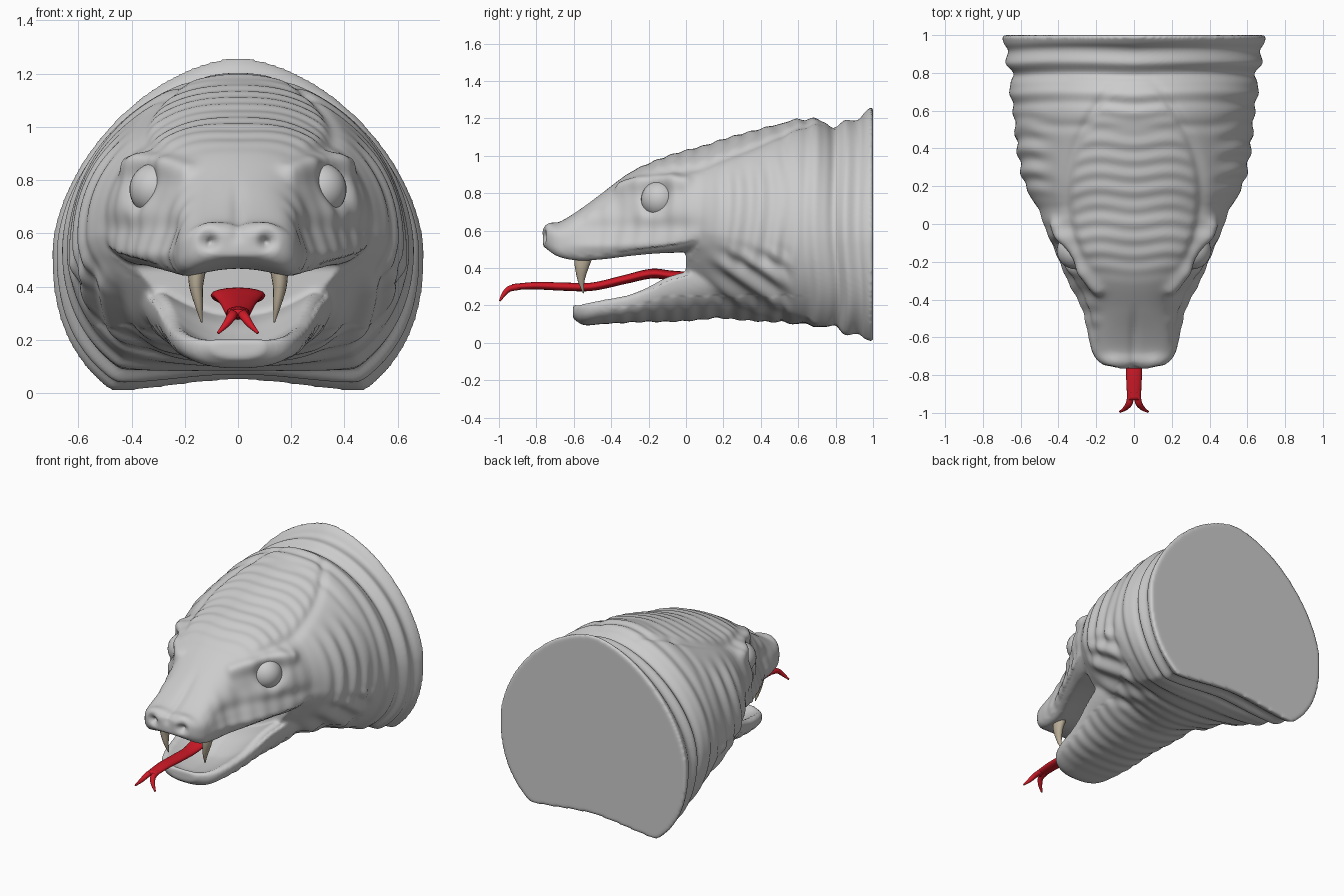
import bpy, bmesh, math
from mathutils import Vector

if "Cube" in bpy.data.objects:
    bpy.data.objects.remove(bpy.data.objects["Cube"])


def g(d, r):
    return math.exp(-(d / r) ** 2)


def step(a, b, v):
    t = min(1, max(0, (v - a) / (b - a)))
    return t * t * (3 - 2 * t)


def hermite(rows, y):
    """Smooth interpolation of station rows (first value is the position)."""
    i = 0
    while i < len(rows) - 2 and y > rows[i + 1][0]:
        i += 1
    a, b = rows[i], rows[i + 1]
    p, q = rows[max(i - 1, 0)], rows[min(i + 2, len(rows) - 1)]
    d = b[0] - a[0]
    t = (y - a[0]) / d
    out = []
    for k in range(1, len(a)):
        ma = (b[k] - p[k]) / (b[0] - p[0]) * d
        mb = (q[k] - a[k]) / (q[0] - a[0]) * d
        out.append((2*t**3 - 3*t*t + 1) * a[k] + (t**3 - 2*t*t + t) * ma
                   + (3*t*t - 2*t**3) * b[k] + (t**3 - t*t) * mb)
    return out


def skin(bm, rings):
    """Join rings of points into a closed, capped tube."""
    vs = [[bm.verts.new(p) for p in r] for r in rings]
    n = len(vs[0])
    for a, b in zip(vs, vs[1:]):
        for j in range(n):
            bm.faces.new((a[j], a[(j + 1) % n], b[(j + 1) % n], b[j]))
    bm.faces.new(vs[0][::-1])
    bm.faces.new(vs[-1])


def loft(bm, rows, top_dip=0, low_dip=lambda y: 0, dip_width=.85, n=128, steps=60):
    """Rows: y, half width, top, widest height, bottom, top and bottom squareness."""
    rows = sorted(rows)
    ys = [rows[0][0] + (rows[-1][0] - rows[0][0]) * i / steps for i in range(steps + 1)]
    rings = []
    for y in ys:
        w, zt, zm, zb, nt, nb = hermite(rows, y)
        amount = min(1, max(0, (w - 0.12) / 0.15))
        ring = []
        for j in range(n):
            t = 2 * math.pi * j / n
            c, s = math.cos(t), math.sin(t)
            e = 2 / (nt if s >= 0 else nb)
            x = w * math.copysign(abs(c) ** e, c)
            z = zm + (zt - zm if s >= 0 else zm - zb) * math.copysign(abs(s) ** e, s)
            dip = top_dip if s > 0 else low_dip(y)
            z += dip * amount * max(0, 1 - (x / (dip_width * w)) ** 2)
            ring.append((x, y, z))
        rings.append(ring)
    skin(bm, rings)


def finish(name, bm, color=None):
    bmesh.ops.recalc_face_normals(bm, faces=bm.faces)
    me = bpy.data.meshes.new(name)
    bm.to_mesh(me)
    bm.free()
    ob = bpy.data.objects.new(name, me)
    bpy.context.collection.objects.link(ob)
    me.shade_smooth()
    if color:
        mat = bpy.data.materials.new(name + "_colour")
        mat.diffuse_color = color
        mat.use_nodes = True
        mat.node_tree.nodes["Principled BSDF"].inputs["Base Color"].default_value = mat.diffuse_color
        me.materials.append(mat)
    return ob


def tube(bm, path, n=16, steps=30):
    """Path rows: t, x, y, z, half width, half thickness."""
    rings = []
    for i in range(steps + 1):
        t = path[0][0] + (path[-1][0] - path[0][0]) * i / steps
        x, y, z, rx, rt = hermite(path, t)
        x2, y2, z2 = hermite(path, t + 0.01)[:3]
        d = Vector((x2 - x, y2 - y, z2 - z)).normalized()
        side = Vector((1, 0, 0))
        side = (side - d * side.dot(d)).normalized()
        up = side.cross(d)
        rings.append([Vector((x, y, z)) + side * rx * math.cos(2 * math.pi * k / n)
                      + up * rt * math.sin(2 * math.pi * k / n) for k in range(n)])
    skin(bm, rings)


# Neck, upper head and lower jaw volumes
bm = bmesh.new()
loft(bm, [(1.0, .703, 1.27, .53, -.12, 1.7, 2.4), (.9, .675, 1.195, .53, -.085, 1.78, 2.3),
          (.8, .66, 1.17, .53, -.06, 1.85, 2.2), (.62, .645, 1.2, .54, 0, 1.95, 2.05),
          (.4, .618, 1.145, .55, .085, 2.05, 1.85),
          (.2, .575, 1.09, .58, .13, 2.1, 1.6), (0, .46, 1.02, .62, .13, 2.2, 1.3)],
     0, lambda y: .165 * step(.2, .95, y), .68)
loft(bm, [(.3, .56, 1.1, .62, .5, 2.1, 2.5), (0, .485, 1.03, .62, .445, 2.2, 3),
          (-.15, .415, .98, .62, .45, 2.6, 4), (-.3, .345, .91, .58, .44, 2.4, 4),
          (-.45, .265, .80, .54, .425, 2.5, 4), (-.58, .238, .705, .54, .42, 2.8, 4),
          (-.68, .22, .645, .53, .44, 3, 3.5), (-.735, .18, .635, .55, .475, 3, 3),
          (-.765, .12, .605, .56, .515, 2.5, 2.5)], 0, lambda y: .06)
loft(bm, [(.3, .4, .45, .41, .15, 4, 2.2), (.05, .35, .40, .36, .12, 4, 2.2),
          (-.1, .31, .36, .32, .112, 4, 2.2), (-.2, .285, .31, .27, .112, 4, 2.3),
          (-.3, .265, .265, .23, .108, 4, 2.4), (-.45, .235, .235, .2, .1, 4, 2.4),
          (-.55, .185, .215, .18, .095, 4, 2.4), (-.605, .10, .205, .175, .13, 3, 2.4)], -.1)
head = finish("head", bm)

# Fuse the volumes into one skin
m = head.modifiers.new("fuse", 'REMESH')
m.mode = 'VOXEL'
m.voxel_size = 0.0115
m = head.modifiers.new("soften", 'SMOOTH')
m.factor = 0.5
m.iterations = 4
fused = bpy.data.meshes.new_from_object(head.evaluated_get(bpy.context.evaluated_depsgraph_get()))
head.modifiers.clear()
head.data = fused

EYE = Vector((.308, -.14, .765))
BROW = [Vector(p) for p in ((.21, -.36, .85), (.28, -.26, .865), (.36, -.16, .885), (.42, -.02, .865))]
NOSTRIL = Vector((.11, -.755, .57))


def brow_distance(q):
    best = 9
    for a, b in zip(BROW, BROW[1:]):
        t = min(1, max(0, (q - a).dot(b - a) / (b - a).length_squared))
        best = min(best, (q - a.lerp(b, t)).length)
    return best


def relief(p, nrm):
    """Height of skin folds, eye sockets, brows and nostrils at a point."""
    x, y, z = abs(p.x), p.y, p.z
    q = Vector((x, y, z))
    h = 0
    # collar and neck rings
    for y0, a in ((.925, -.012), (.865, .014), (.80, -.022), (.70, .01), (.645, -.008), (.52, -.008)):
        h += a * g(y - y0 + .012 * math.sin(7 * z + 5 * x), .03)
    flank = step(.12, .25, y) * (1 - step(.5, .65, y)) * (1 - step(.5, .8, nrm.z))
    h += .008 * flank * step(.35, .5, z) * math.sin(y * 55 + 1.5 * math.sin(6 * z))
    # diagonal throat folds
    low = step(.08, .25, y) * (1 - step(.45, .6, y)) * step(.2, .35, x)
    h += .012 * low * (1 - step(.4, .55, z)) * math.sin(48 * (z + .7 * y))
    # crown wrinkles and long creases
    top = step(.4, .8, nrm.z) * step(-.35, -.15, y) * (1 - step(.6, .8, y)) * step(.6, .7, z)
    xc = .36 - .7 * (y - .15) ** 2
    h += .003 * top * (1 - step(xc - .06, xc, x)) * math.sin(75 * (y + .3 * x * x) + 1.2 * math.cos(14 * x))
    h -= .012 * step(.2, .5, nrm.z) * step(-.3, -.1, y) * (1 - step(.6, .8, y)) * g(x - xc, .03)
    # chin wrinkles
    if nrm.z < -.4 and z < .25:
        h += .003 * math.sin(70 * y) * (1 - step(.5, .7, y)) * step(-.5, -.3, y)
    # lip ridge and cheek hollow
    if z > .44 and nrm.z > -.5:
        side = step(-.7, -.5, y) * (1 - step(-.05, .15, y)) * step(.3, .7, abs(nrm.x))
        h += side * (.010 * g(z - .52, .03) - .014 * g(z - .62, .05))
        h += .002 * side * math.sin(70 * y)
    # sockets and brows
    d = (q - EYE).length
    h -= .05 * g(max(0, d - .08), .04)
    h -= .03 * g((q - Vector((.28, -.32, .71))).length, .1)
    if d < .35:
        h += .036 * g(brow_distance(q), .045) * step(.35, .25, d)
    # nose
    h += .012 * g((q - NOSTRIL - Vector((.0, .01, .045))).length, .05)
    h -= .055 * g((q - NOSTRIL).length, .028)
    h -= .012 * g(x, .025) * step(.55, .6, z) * (1 - step(-.6, -.4, y))
    return h * (1 - step(.93, .985, y))


normals = [v.normal.copy() for v in fused.vertices]
for v, nrm in zip(fused.vertices, normals):
    v.co += nrm * relief(v.co, nrm)
    v.co.z = max(v.co.z, 0)
fused.shade_smooth()

# Eyes
for s, label in ((-1, "left"), (1, "right")):
    bm = bmesh.new()
    bmesh.ops.create_uvsphere(bm, u_segments=32, v_segments=20, radius=.1)
    for v in bm.verts:
        v.co += Vector((s * EYE.x, EYE.y, EYE.z))
    finish("eye_" + label, bm)

    # Fangs
    bm = bmesh.new()
    tube(bm, [(0, s * .155, -.55, .46, .034, .05), (.35, s * .157, -.558, .40, .026, .036),
              (.7, s * .147, -.56, .33, .015, .018), (1, s * .136, -.548, .265, .003, .003)])
    finish("fang_" + label, bm, (.50, .43, .32, 1))

# Forked tongue
RED = (.62, .01, .02, 1)
bm = bmesh.new()
tube(bm, [(0, 0, .08, .35, .08, .025), (.15, 0, -.08, .36, .10, .026), (.25, 0, -.18, .37, .10, .026),
          (.4, 0, -.32, .34, .07, .024), (.55, 0, -.5, .30, .048, .022), (.7, 0, -.65, .30, .045, .022),
          (.85, 0, -.8, .305, .042, .02), (1, 0, -.93, .298, .036, .016)], steps=50)
for s in (-1, 1):
    tube(bm, [(0, s * .016, -.89, .30, .018, .017), (.4, s * .024, -.945, .288, .018, .016),
              (.75, s * .045, -.975, .258, .013, .012), (1, s * .075, -.995, .225, .005, .005)])
finish("tongue", bm, RED)
